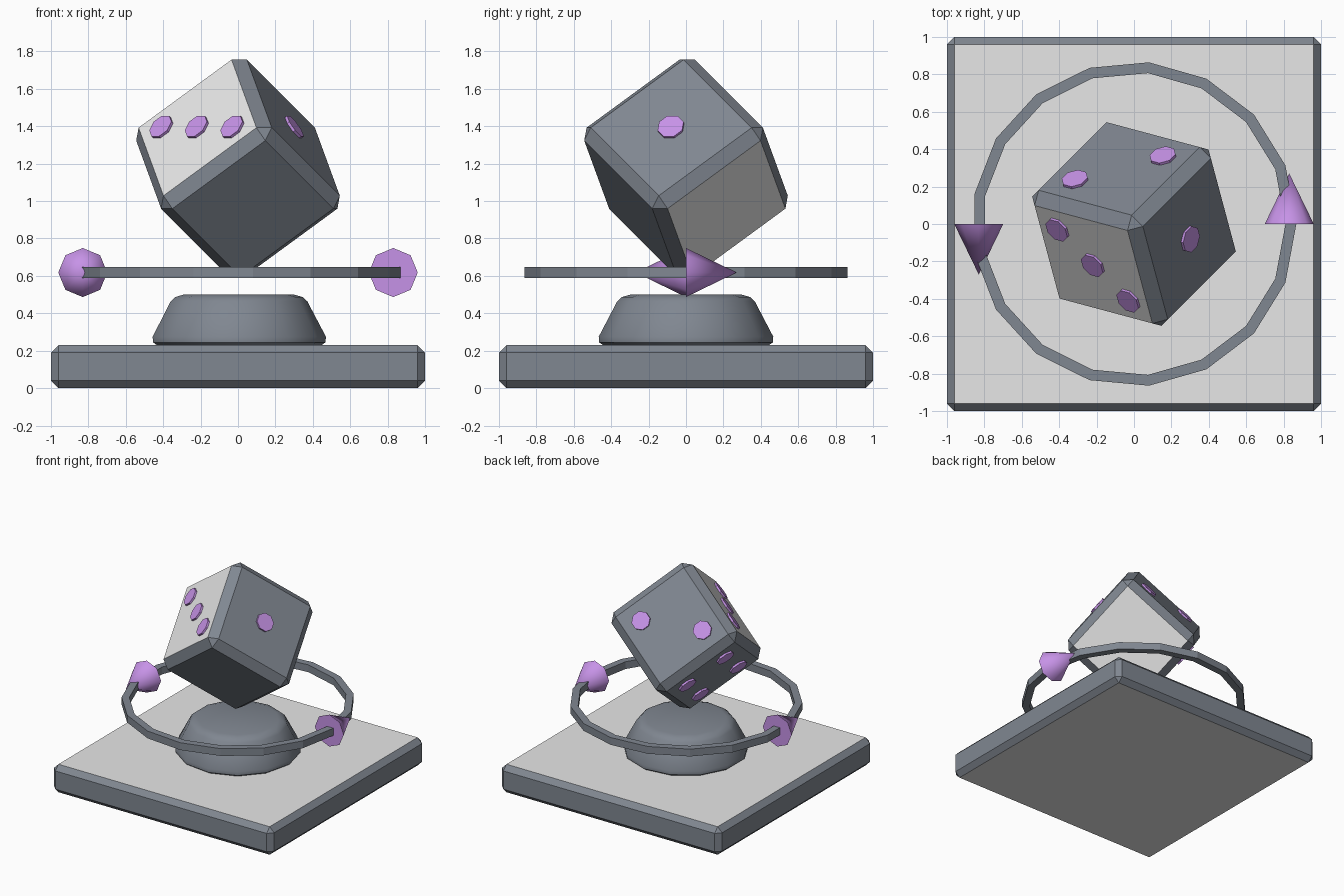
import bpy, bmesh, math
from mathutils import Matrix, Vector

if "Cube" in bpy.data.objects:
    bpy.data.objects.remove(bpy.data.objects["Cube"])


def material(name, rgb):
    m = bpy.data.materials.new(name)
    m.diffuse_color = (*rgb, 1)
    m.use_nodes = True
    m.node_tree.nodes["Principled BSDF"].inputs["Base Color"].default_value = m.diffuse_color
    return m


slate = material("slate grey", (0.216, 0.242, 0.283))
pale = material("pale grey", (0.8, 0.8, 0.8))
purple = material("light purple", (0.597, 0.305, 0.84))


def finish(name, bm, mats, matrix=Matrix(), smooth=None):
    bmesh.ops.recalc_face_normals(bm, faces=bm.faces[:])
    mesh = bpy.data.meshes.new(name)
    bm.to_mesh(mesh)
    bm.free()
    ob = bpy.data.objects.new(name, mesh)
    bpy.context.collection.objects.link(ob)
    ob.matrix_world = matrix
    for m in mats:
        mesh.materials.append(m)
    if smooth:
        bpy.ops.object.select_all(action='DESELECT')
        ob.select_set(True)
        bpy.context.view_layer.objects.active = ob
        bpy.ops.object.shade_smooth_by_angle(angle=math.radians(smooth))
    return ob


def chamfered_box(name, size, bevel, matrix):
    """Slate box with pale faces at both ends of its local z axis."""
    bm = bmesh.new()
    bmesh.ops.create_cube(bm, size=1, matrix=Matrix.Diagonal((*size, 1)))
    bmesh.ops.bevel(bm, geom=bm.edges[:], offset=bevel, offset_type='OFFSET',
                    segments=1, profile=0.5, affect='EDGES')
    bm.normal_update()
    for f in bm.faces:
        f.material_index = 1 if abs(f.normal.z) > 0.9 else 0
    return finish(name, bm, [slate, pale], matrix)


def lathe(name, profile, sides, closed=False, smooth=None):
    """Spin (radius, z) points around z; closed makes a ring."""
    bm = bmesh.new()
    rings = []
    for r, z in profile:
        rings.append([bm.verts.new((r * math.cos(2 * math.pi * i / sides),
                                    r * math.sin(2 * math.pi * i / sides), z))
                      for i in range(sides)])
    pairs = list(zip(rings, rings[1:]))
    if closed:
        pairs.append((rings[-1], rings[0]))
    else:
        bm.faces.new(rings[0])
        bm.faces.new(rings[-1])
    for a, b in pairs:
        for i in range(sides):
            j = (i + 1) % sides
            bm.faces.new((a[i], a[j], b[j], b[i]))
    return finish(name, bm, [slate], smooth=smooth)


def cone(name, r1, r2, depth, matrix, smooth=None):
    bm = bmesh.new()
    bmesh.ops.create_cone(bm, cap_ends=True, segments=8, radius1=r1, radius2=r2,
                          depth=depth)
    bmesh.ops.remove_doubles(bm, verts=bm.verts[:], dist=1e-5)
    return finish(name, bm, [purple], matrix, smooth)


# Square base and round pedestal
chamfered_box("base", (2, 2, 0.23), 0.04, Matrix.Translation((0, 0, 0.115)))
lathe("pedestal", [(0.44, 0.225), (0.468, 0.245), (0.47, 0.275), (0.37, 0.465),
                   (0.345, 0.487), (0.30, 0.5)], 13, smooth=35)

# Rotation ring
lathe("ring", [(0.81, 0.588), (0.868, 0.588), (0.868, 0.648), (0.81, 0.648)],
      17, closed=True)

# Arrow heads on the ring, one each way
for side, label in ((1, "right"), (-1, "left")):
    cone("arrow_head_" + label, 0.131, 0, 0.27,
         Matrix.Translation((0.83 * side, 0.135 * side, 0.618))
         @ Matrix.Rotation(-side * math.pi / 2, 4, 'X'), smooth=45)

# Die balanced on one corner: its local axes all lean equally upward
SIZE = 0.75
axes = [Vector((math.sqrt(2 / 3) * math.cos(math.radians(a)),
                math.sqrt(2 / 3) * math.sin(math.radians(a)),
                math.sqrt(1 / 3))) for a in (-15, 105, 225)]
die = Matrix.Translation((0, 0, 1.176)) @ Matrix(axes).transposed().to_4x4()
chamfered_box("die", (SIZE, SIZE, SIZE), 0.06, die)

# Pips: face normal and offsets across that face
pips = [
    ((1, 0, 0), [(0, 0, 0)]),
    ((0, 1, 0), [(s * 0.172, 0, -s * 0.172) for s in (1, -1)]),
    ((0, 0, 1), [(s * 0.19, -s * 0.19, 0) for s in (1, 0, -1)]),
    ((-1, 0, 0), [(0, s * 0.175, t * 0.175) for s in (1, -1) for t in (1, -1)]),
]
for normal, spots in pips:
    n = Vector(normal)
    turn = n.to_track_quat('Z', 'Y').to_matrix().to_4x4()
    for i, spot in enumerate(spots):
        cone(f"pip_{len(spots)}_{i + 1}", 0.073, 0.073, 0.03,
             die @ Matrix.Translation(n * SIZE / 2 + Vector(spot)) @ turn
             @ Matrix.Rotation(math.pi / 8, 4, 'Z'))
